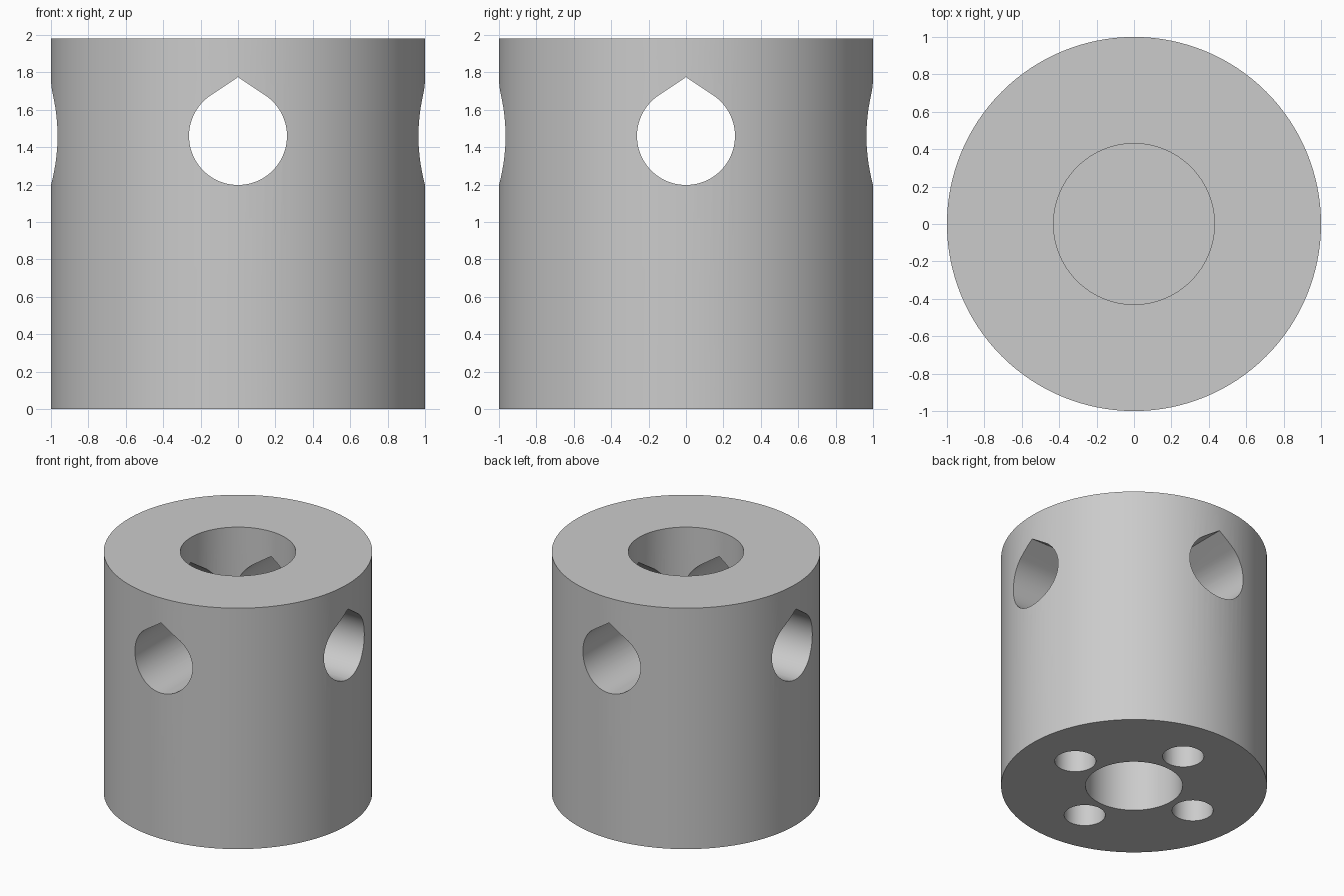
import bpy, bmesh
from math import acos, cos, sin, pi, tau
from mathutils import Matrix, Vector

cube = bpy.data.objects.get("Cube")
if cube:
    bpy.data.objects.remove(cube, do_unlink=True)

HEIGHT = 1.98

grey = bpy.data.materials.new("plain_grey")
grey.use_nodes = True
colour = (0.6, 0.6, 0.6, 1)
grey.diffuse_color = colour
grey.node_tree.nodes["Principled BSDF"].inputs["Base Color"].default_value = colour


def prism(name, outline, low, high):
    """Solid extrusion of an xy outline between two z heights."""
    bm = bmesh.new()
    face = bm.faces.new([bm.verts.new((x, y, low)) for x, y in outline])
    top = bmesh.ops.extrude_face_region(bm, geom=[face])["geom"]
    verts = [v for v in top if isinstance(v, bmesh.types.BMVert)]
    bmesh.ops.translate(bm, verts=verts, vec=(0, 0, high - low))
    bmesh.ops.recalc_face_normals(bm, faces=bm.faces)
    mesh = bpy.data.meshes.new(name)
    bm.to_mesh(mesh)
    bm.free()
    mesh.materials.append(grey)
    obj = bpy.data.objects.new(name, mesh)
    bpy.context.collection.objects.link(obj)
    return obj


def circle(radius, count, centre=(0, 0)):
    return [(centre[0] + radius * cos(tau * i / count),
             centre[1] + radius * sin(tau * i / count)) for i in range(count)]


def teardrop(radius, apex, count=64):
    """Circle whose top rises along two tangents to a point."""
    half = acos(radius / apex)
    start, sweep = pi / 2 + half, tau - 2 * half
    arc = [start + sweep * i / count for i in range(count + 1)]
    return [(0, apex)] + [(radius * cos(a), radius * sin(a)) for a in arc]


def cut(target, cutter):
    cutter.hide_render = True
    mod = target.modifiers.new("cut", "BOOLEAN")
    mod.operation, mod.solver, mod.object = "DIFFERENCE", "EXACT", cutter
    bpy.context.view_layer.objects.active = target
    bpy.ops.object.modifier_apply(modifier=mod.name)
    bpy.data.objects.remove(cutter, do_unlink=True)


# Solid drum
body = prism("hub_body", circle(1, 128), 0, HEIGHT)

# Blind bores from the top and the bottom
cut(body, prism("top_bore", circle(0.43, 96), 1.1, HEIGHT + 0.1))
cut(body, prism("bottom_bore", circle(0.365, 96), -0.1, 0.6))

# Teardrop cross holes along both horizontal axes
for turn in (0, pi / 2):
    hole = prism("cross_hole", teardrop(0.262, 0.315), -1.2, 1.2)
    hole.data.transform(Matrix.Translation((0, 0, 1.46))
                        @ Matrix.Rotation(turn, 4, "Z")
                        @ Matrix.Rotation(pi / 2, 4, "X"))
    cut(body, hole)

# Four bolt holes around the bottom bore
for i in range(4):
    centre = Vector((0.576, 0)) @ Matrix.Rotation(i * pi / 2, 2)
    cut(body, prism("bolt_hole", circle(0.155, 48, centre), -0.1, 0.45))

bpy.ops.object.select_all(action="DESELECT")
body.select_set(True)
bpy.context.view_layer.objects.active = body
bpy.ops.object.shade_smooth_by_angle(angle=pi / 6)
